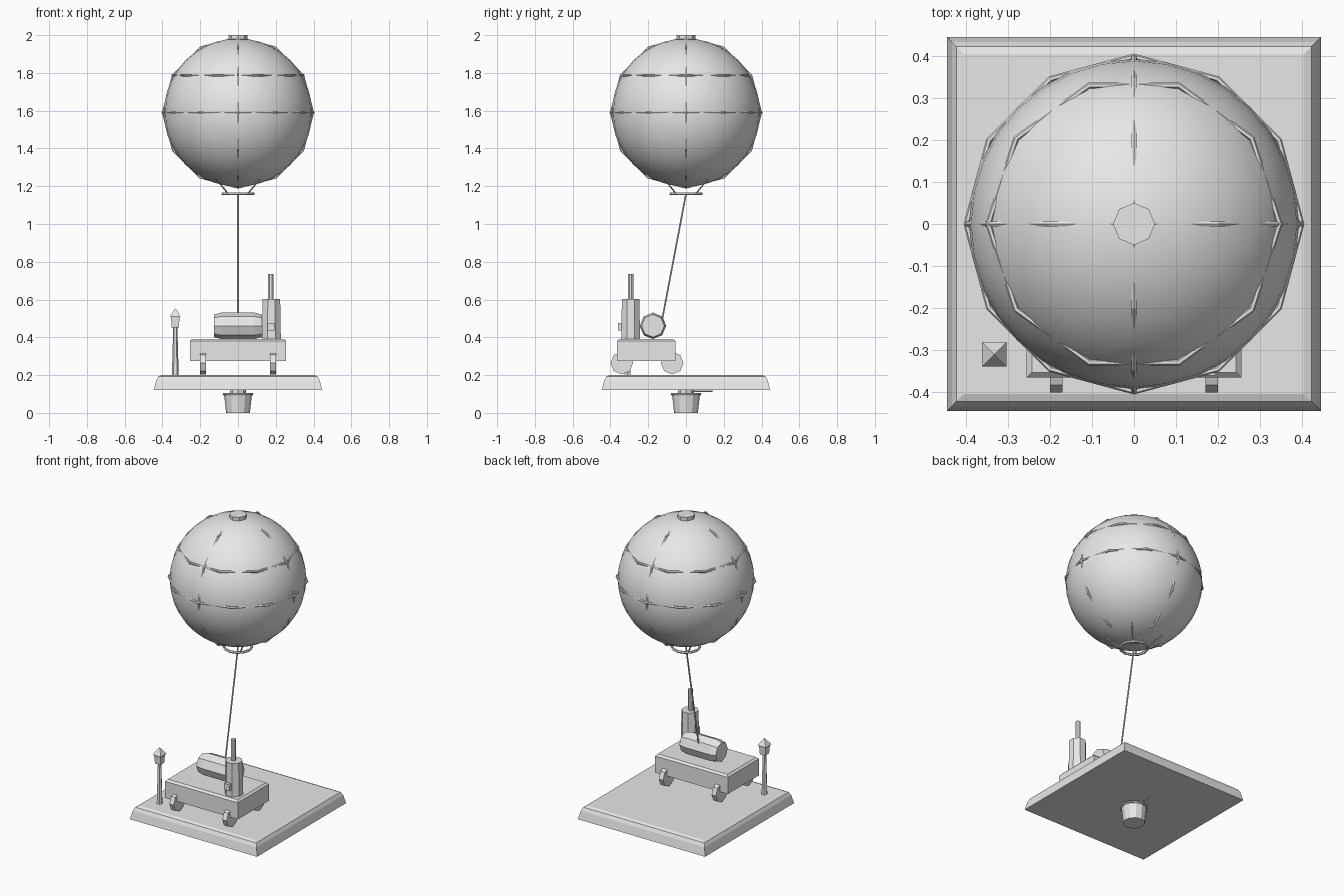
import bpy, bmesh, math
from mathutils import Vector

if "Cube" in bpy.data.objects:
    bpy.data.objects.remove(bpy.data.objects["Cube"])

grey = bpy.data.materials.new("light_grey")
grey.diffuse_color = (0.8, 0.8, 0.8, 1)
grey.use_nodes = True
grey.node_tree.nodes["Principled BSDF"].inputs["Base Color"].default_value = grey.diffuse_color


def add(name, bm):
    bmesh.ops.recalc_face_normals(bm, faces=bm.faces)
    me = bpy.data.meshes.new(name)
    bm.to_mesh(me)
    bm.free()
    me.materials.append(grey)
    ob = bpy.data.objects.new(name, me)
    bpy.context.collection.objects.link(ob)
    return ob


def lathe(name, profile, sides, loc=(0, 0, 0), axis=(0, 0, 1), turn=0.0):
    """Stack of regular polygons: profile is (corner radius, distance along axis)."""
    bm = bmesh.new()
    rot = Vector((0, 0, 1)).rotation_difference(Vector(axis)).to_matrix()
    rings = []
    for r, h in profile:
        ring = []
        for i in range(sides):
            a = turn + 2 * math.pi * i / sides
            p = rot @ Vector((r * math.cos(a), r * math.sin(a), h)) + Vector(loc)
            ring.append(bm.verts.new(p))
        rings.append(ring)
    for lo, hi in zip(rings, rings[1:]):
        for i in range(sides):
            j = (i + 1) % sides
            bm.faces.new((lo[i], lo[j], hi[j], hi[i]))
    bm.faces.new(rings[0])
    bm.faces.new(rings[-1])
    bmesh.ops.remove_doubles(bm, verts=bm.verts, dist=1e-5)
    return add(name, bm)


def rod(name, a, b, r, sides=6):
    a, b = Vector(a), Vector(b)
    return lathe(name, [(r, 0), (r, (b - a).length)], sides, a, (b - a).normalized())


def box(name, lo, hi, chamfer=0.0):
    """Box with an optional chamfer around the top."""
    bm = bmesh.new()
    rings = []
    for z, c in ((lo[2], 0), (hi[2] - chamfer, 0), (hi[2], chamfer)):
        if rings and z == hi[2] and chamfer == 0 and len(rings) == 2:
            break
        rings.append([bm.verts.new(p) for p in (
            (lo[0] + c, lo[1] + c, z), (hi[0] - c, lo[1] + c, z),
            (hi[0] - c, hi[1] - c, z), (lo[0] + c, hi[1] - c, z))])
    for a, b in zip(rings, rings[1:]):
        for i in range(4):
            j = (i + 1) % 4
            bm.faces.new((a[i], a[j], b[j], b[i]))
    bm.faces.new(rings[0])
    bm.faces.new(rings[-1])
    return add(name, bm)


def hoop(name, loc, radius, tube, sides, rot=(0, 0, 0), minor=6):
    bpy.ops.mesh.primitive_torus_add(location=loc, rotation=rot, major_radius=radius,
                                     minor_radius=tube, major_segments=sides,
                                     minor_segments=minor)
    ob = bpy.context.object
    ob.name = name
    ob.data.materials.append(grey)
    return ob


Q = math.pi / 4
R2 = math.sqrt(2)

# Square platform with a rounded upper edge
lathe("platform", [(r * R2, z) for r, z in
                   ((0.445, 0.12), (0.433, 0.172), (0.422, 0.193), (0.404, 0.2))], 4, turn=Q)

# Balloon envelope
bm = bmesh.new()
bmesh.ops.create_uvsphere(bm, u_segments=32, v_segments=20, radius=0.392)
for f in bm.faces:
    f.smooth = True
add("envelope", bm).location = (0, 0, 1.59)

# Netting hoops over the envelope
hoop("equator_band", (0, 0, 1.59), 0.398, 0.007, 12)
hoop("upper_band", (0, 0, 1.788), 0.346, 0.007, 10)
hoop("meridian_band_front", (0, 0, 1.59), 0.396, 0.007, 12, (math.pi / 2, 0, 0))
hoop("meridian_band_side", (0, 0, 1.59), 0.396, 0.007, 12, (math.pi / 2, 0, math.pi / 2))
lathe("top_valve", [(0.05, 1.965), (0.05, 2.0)], 8)

# Load ring, suspension lines and tether
hoop("load_ring", (0, 0, 1.16), 0.08, 0.008, 12)
for sx in (-1, 1):
    for sy in (-1, 1):
        rod("suspension_line", (sx * 0.052, sy * 0.052, 1.16),
            (sx * 0.226, sy * 0.226, 1.375), 0.004)
rod("tether", (0, 0, 1.16), (0, -0.125, 0.5), 0.005)

# Winch cart
box("cart_body", (-0.255, -0.365, 0.275), (0.255, -0.055, 0.392), 0.012)
for x in (-0.185, 0.185):
    for y in (-0.34, -0.073):
        lathe("wheel", [(0.06, -0.015), (0.06, 0.015)], 8, (x, y, 0.264), (1, 0, 0))

# Winch drum with tapered ends
lathe("winch_drum", [(0.06, -0.127), (0.07, -0.087), (0.07, 0.087), (0.06, 0.127)],
      8, (0, -0.175, 0.461), (1, 0, 0))

# Boiler, chimney and firebox door
lathe("boiler", [(0.054, 0.39), (0.05, 0.602)], 8, (0.177, -0.293, 0), turn=Q / 2)
lathe("chimney", [(0.015, 0.6), (0.015, 0.735)], 8, (0.173, -0.293, 0), turn=Q / 2)
box("firebox_door", (0.155, -0.36, 0.435), (0.193, -0.33, 0.475))

# Lamp post
LX, LY = -0.332, -0.31
lathe("lamp_post", [(0.018, 0.2), (0.011, 0.456)], 6, (LX, LY, 0))
lathe("lamp_head", [(0.019 * R2, 0.453), (0.023 * R2, 0.512)], 4, (LX, LY, 0), turn=Q)
lathe("lamp_roof", [(0.029 * R2, 0.51), (0.001, 0.553)], 4, (LX, LY, 0), turn=Q)

# Bucket hanging below the platform, with its mount and bracket arm
lathe("bucket", [(0.063, 0.0), (0.074, 0.1)], 12)
hoop("bucket_rim", (0, 0, 0.099), 0.074, 0.007, 12)
lathe("bucket_mount", [(0.043, 0.095), (0.043, 0.125)], 8)
rod("bracket_arm", (0, 0.0, 0.116), (0, 0.14, 0.116), 0.006)
